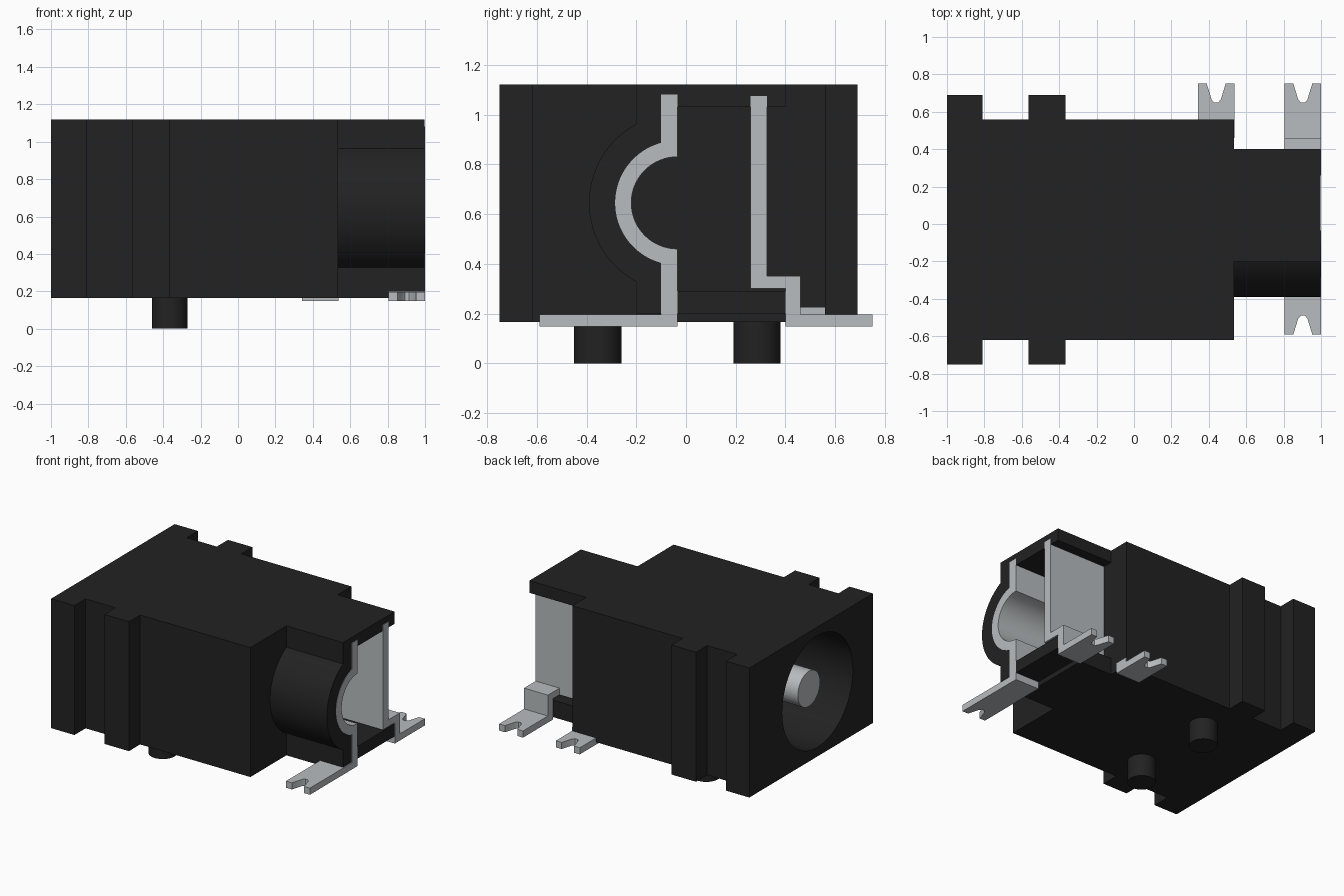
import bpy, bmesh, math

cube = bpy.data.objects.get("Cube")
if cube:
    bpy.data.objects.remove(cube, do_unlink=True)


def material(name, rgb, rough, metallic=0.0):
    m = bpy.data.materials.new(name)
    m.use_nodes = True
    m.diffuse_color = (*rgb, 1)
    b = next(n for n in m.node_tree.nodes if n.type == 'BSDF_PRINCIPLED')
    b.inputs["Base Color"].default_value = (*rgb, 1)
    b.inputs["Roughness"].default_value = rough
    b.inputs["Metallic"].default_value = metallic
    return m


BLACK = material("black plastic", (0.016, 0.016, 0.016), 0.6)
METAL = material("plated metal", (0.48, 0.505, 0.52), 0.4)


def prism(name, pts, axis, lo, hi, mat):
    """Extrude a closed outline along x (points are y,z) or z (points are x,y)."""
    bm = bmesh.new()
    place = (lambda p: (lo, p[0], p[1])) if axis == 'x' else (lambda p: (p[0], p[1], lo))
    face = bm.faces.new([bm.verts.new(place(p)) for p in pts])
    new = bmesh.ops.extrude_face_region(bm, geom=[face])["geom"]
    step = (hi - lo, 0, 0) if axis == 'x' else (0, 0, hi - lo)
    bmesh.ops.translate(bm, vec=step, verts=[g for g in new if isinstance(g, bmesh.types.BMVert)])
    bmesh.ops.recalc_face_normals(bm, faces=bm.faces)
    me = bpy.data.meshes.new(name)
    bm.to_mesh(me)
    bm.free()
    me.materials.append(mat)
    ob = bpy.data.objects.new(name, me)
    bpy.context.collection.objects.link(ob)
    smooth(ob)
    return ob


def smooth(ob):
    bpy.ops.object.select_all(action='DESELECT')
    bpy.context.view_layer.objects.active = ob
    ob.select_set(True)
    bpy.ops.object.shade_smooth_by_angle(angle=math.radians(30))


def rect(a0, a1, b0, b1):
    return [(a0, b0), (a1, b0), (a1, b1), (a0, b1)]


def arc(cy, cz, r, a0, a1, n=32):
    """Points on a circle from angle a0 to a1, in degrees."""
    out = []
    for i in range(n + 1):
        a = math.radians(a0 + (a1 - a0) * i / n)
        out.append((cy + r * math.cos(a), cz + r * math.sin(a)))
    return out


def circle(cy, cz, r, n=64):
    return arc(cy, cz, r, 0, 360 - 360 / n, n - 1)


def arc_at(cy, cz, r, y, flip=False):
    """Left-hand arc of a circle, cut off at the given y; runs top to bottom."""
    a = math.degrees(math.acos((y - cy) / r))
    pts = arc(cy, cz, r, a, 360 - a)
    return pts[::-1] if flip else pts


AXIS_Z = 0.645

# Main housing with two pairs of side ribs
xs = [(-1, 1), (-0.81, 1), (-0.81, 0), (-0.565, 0), (-0.565, 1), (-0.365, 1), (-0.365, 0), (0.535, 0)]
front = [(x, -0.75 if rib else -0.62) for x, rib in xs]
back = [(x, 0.69 if rib else 0.56) for x, rib in xs]
housing = prism("housing", front + back[::-1], 'z', 0.165, 1.12, BLACK)

# Round plug socket cut into the left end of the housing
SOCKET_Y = -0.105
cutter = prism("socket_cutter", circle(SOCKET_Y, AXIS_Z, 0.412), 'x', -1.1, 0.4, BLACK)
cutter.hide_render = True
mod = housing.modifiers.new("socket", 'BOOLEAN')
mod.operation = 'DIFFERENCE'
mod.solver = 'EXACT'
mod.object = cutter
bpy.context.view_layer.objects.active = housing
bpy.ops.object.modifier_apply(modifier=mod.name)
bpy.data.objects.remove(cutter, do_unlink=True)
smooth(housing)

# Centre pin
prism("centre_pin", circle(SOCKET_Y, AXIS_Z, 0.13, 48), 'x', -0.93, 0.42, METAL)

# Rear shell: roof, floor and a bulging front wall, open at the back
CY = -0.03
shell = [(-0.2, 1.12)] + arc_at(CY, AXIS_Z, 0.36, -0.2)
shell += [(-0.2, 0.2), (0.4, 0.2), (0.4, 0.29), (-0.09, 0.29)]
shell += arc_at(-0.035, AXIS_Z, 0.245, -0.09, True)
shell += [(-0.09, 1.03), (0.4, 1.03), (0.4, 1.12)]
prism("rear_shell", shell, 'x', 0.53, 0.998, BLACK)
prism("rear_floor", rect(-0.2, 0.4, 0.165, 0.21), 'x', 0.53, 0.805, BLACK)

# Front contact: strip with a half-round channel
strip = [(-0.035, 1.08), (-0.1, 1.08)] + arc_at(-0.035, AXIS_Z, 0.25, -0.1)
strip += [(-0.1, 0.19), (-0.035, 0.19)] + arc(-0.035, AXIS_Z, 0.185, 270, 90)
prism("front_contact", strip, 'x', 0.54, 1.0, METAL)

# Back contact: flat plate with a stepped foot
prism("back_contact", rect(0.26, 0.325, 0.3, 1.075), 'x', 0.52, 1.0, METAL)
step = [(0.3, 0.3), (0.4, 0.3), (0.4, 0.16), (0.46, 0.16), (0.46, 0.35), (0.3, 0.35)]
prism("back_contact_step", step, 'x', 0.805, 0.9995, METAL)


def terminal(name, x0, root, tip):
    """Flat solder tab with a tapered notch in its tip."""
    w, d = 0.195, 1 if tip > root else -1
    notch = [(0.148, 0), (0.122, 0.085), (0.108, 0.1), (0.087, 0.1), (0.073, 0.085), (0.047, 0)]
    pts = [(x0, root), (x0 + w, root), (x0 + w, tip)]
    pts += [(x0 + u, tip - d * v) for u, v in notch] + [(x0, tip)]
    prism(name, pts, 'z', 0.147, 0.196, METAL)


terminal("front_terminal", 0.805, -0.035, -0.59)
terminal("back_terminal", 0.805, 0.4, 0.75)
terminal("middle_terminal", 0.342, 0.46, 0.75)
prism("middle_terminal_root", rect(0.46, 0.559, 0.18, 0.225), 'x', 0.342, 0.537, METAL)

# Locating pegs under the housing
for name, y in (("front_peg", -0.355), ("back_peg", 0.285)):
    prism(name, circle(-0.365, y, 0.095, 48), 'z', 0.0, 0.18, BLACK)
